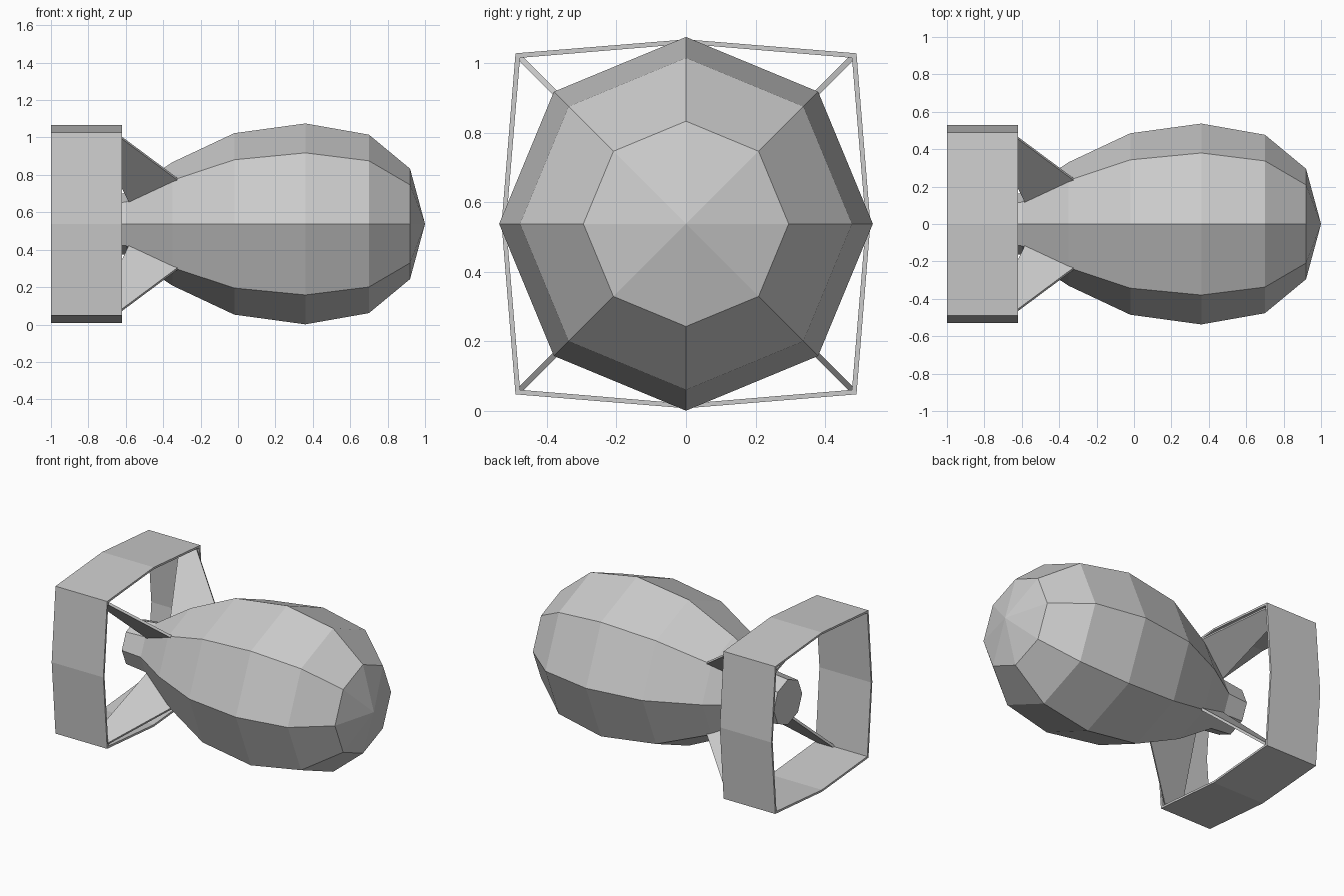
import bpy, bmesh
from math import cos, sin, pi, sqrt
from mathutils import Vector

if "Cube" in bpy.data.objects:
    bpy.data.objects.remove(bpy.data.objects["Cube"])

CZ = 0.538  # height of the long axis


def finish(bm, name):
    bmesh.ops.recalc_face_normals(bm, faces=bm.faces)
    me = bpy.data.meshes.new(name)
    bm.to_mesh(me)
    bm.free()
    ob = bpy.data.objects.new(name, me)
    bpy.context.collection.objects.link(ob)
    return ob


def bridge(bm, a, b):
    n = len(a)
    for i in range(n):
        j = (i + 1) % n
        bm.faces.new((a[i], a[j], b[j], b[i]))


# Eight-sided body turned around the x axis, with a pointed nose
profile = [(-0.75, 0.15), (-0.60, 0.165), (-0.35, 0.33), (-0.02, 0.485),
           (0.36, 0.537), (0.70, 0.477), (0.92, 0.295)]
bm = bmesh.new()
rings = [[bm.verts.new((x, r * cos(k * pi / 4), CZ + r * sin(k * pi / 4)))
          for k in range(8)] for x, r in profile]
for a, b in zip(rings, rings[1:]):
    bridge(bm, a, b)
bm.faces.new(rings[0])
tip = bm.verts.new((1.0, 0, CZ))
for k in range(8):
    bm.faces.new((rings[-1][k], rings[-1][(k + 1) % 8], tip))
finish(bm, "body")

# Open tail band: a square with slightly bulged sides
bm = bmesh.new()


def band_loop(x, corner, mid):
    pts = []
    for k in range(8):
        r = mid if k % 2 == 0 else corner * sqrt(2)
        pts.append(bm.verts.new((x, r * cos(k * pi / 4), CZ + r * sin(k * pi / 4))))
    return pts


loops = [band_loop(-1.0, 0.49, 0.53), band_loop(-0.62, 0.49, 0.53),
         band_loop(-0.62, 0.477, 0.517), band_loop(-1.0, 0.477, 0.517)]
for i in range(4):
    bridge(bm, loops[i], loops[(i + 1) % 4])
finish(bm, "tail_band")

# Four diagonal fins joining body and band: (x, radius) outline
outline = [(-0.32, 0.335), (-0.65, 0.682), (-0.76, 0.682), (-0.58, 0.16), (-0.42, 0.22)]
for k in range(4):
    ang = pi / 4 + k * pi / 2
    out = Vector((0, cos(ang), sin(ang)))
    side = Vector((0, -sin(ang), cos(ang))) * 0.008
    bm = bmesh.new()
    a, b = [[bm.verts.new(Vector((x, 0, CZ)) + out * r + side * s)
             for x, r in outline] for s in (-1, 1)]
    bridge(bm, a, b)
    bm.faces.new(a)
    bm.faces.new(b)
    finish(bm, f"fin_{k + 1}")
